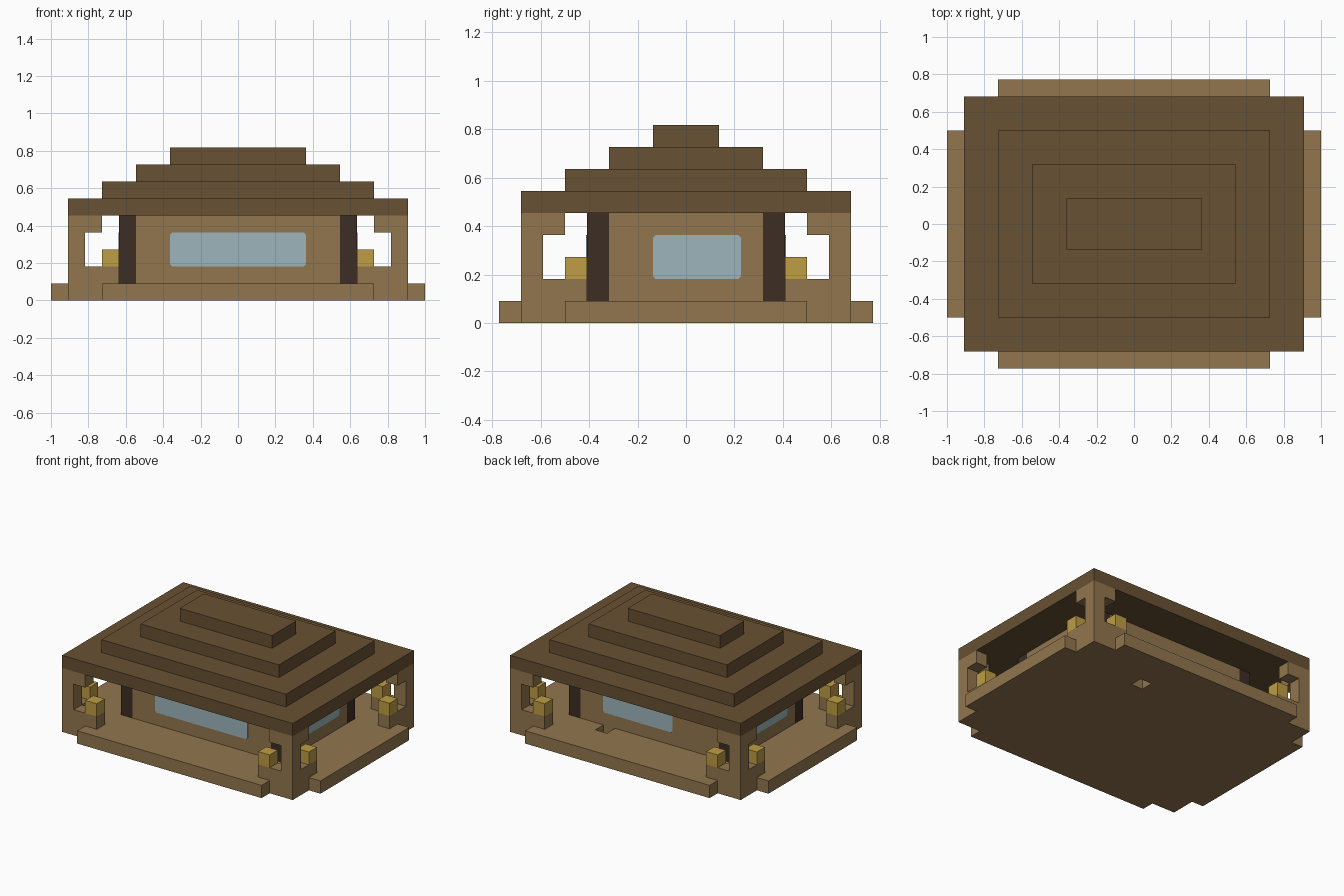
import bpy
from mathutils import Matrix

cube = bpy.data.objects.get("Cube")
if cube:
    bpy.data.objects.remove(cube, do_unlink=True)

U = 1 / 11  # one building block


def material(name, color):
    m = bpy.data.materials.new(name)
    m.use_nodes = True
    m.diffuse_color = (*color, 1)
    m.node_tree.nodes["Principled BSDF"].inputs["Base Color"].default_value = (*color, 1)
    return m


tan = material("tan planks", (0.287, 0.181, 0.076))
brown = material("brown roof", (0.138, 0.082, 0.033))
dark = material("dark timber", (0.045, 0.026, 0.018))
gold = material("lantern gold", (0.509, 0.337, 0.058))
blue = material("window glass", (0.337, 0.462, 0.497))


def build(name, verts, faces, mat):
    mesh = bpy.data.meshes.new(name)
    mesh.from_pydata([[c * U for c in v] for v in verts], [], faces)
    mesh.materials.append(mat)
    obj = bpy.data.objects.new(name, mesh)
    bpy.context.collection.objects.link(obj)
    return obj


def prism(name, outline, z0, z1, mat):
    """Upright prism over a counter-clockwise outline."""
    n = len(outline)
    verts = [(x, y, z) for z in (z0, z1) for x, y in outline]
    faces = [tuple(reversed(range(n))), tuple(range(n, 2 * n))]
    faces += [(i, (i + 1) % n, n + (i + 1) % n, n + i) for i in range(n)]
    return build(name, verts, faces, mat)


def box(name, xs, ys, zs, mat):
    (x0, x1), (y0, y1) = sorted(xs), sorted(ys)
    return prism(name, [(x0, y0), (x1, y0), (x1, y1), (x0, y1)], *zs, mat)


# Floor with a step on each side, and one missing block behind the house
quarter = [(11, 5.5), (10, 5.5), (10, 7.5), (8, 7.5), (8, 8.5)]
mirrored = [(-x, y) for x, y in reversed(quarter)]
half = quarter + mirrored
floor = prism("floor", half + [(-x, -y) for x, y in half], 0, 1, tan)
cutter = box("floor_hole_cutter", (3, 4), (4.5, 5.5), (-1, 2), tan)
cutter.hide_render = True
cutter.hide_viewport = True
cut = floor.modifiers.new("hole", "BOOLEAN")
cut.object = cutter
cut.operation = "DIFFERENCE"
cut.solver = "EXACT"

# Room walls
for s, side in ((-1, "front"), (1, "back")):
    box(side + "_wall", (-6, 6), (s * 3.5, s * 4.5), (1, 5), tan)
for s, side in ((-1, "right"), (1, "left")):
    box(side + "_wall", (s * 6, s * 7), (-3.5, 3.5), (1, 5), tan)

# Corners: dark pillars, outer posts with braces, and lanterns
for sx, xn in ((-1, "right"), (1, "left")):
    for sy, yn in ((-1, "front"), (1, "back")):
        corner = yn + "_" + xn

        def part(name, xs, ys, zs, mat):
            box(corner + "_" + name, [sx * x for x in xs], [sy * y for y in ys], zs, mat)

        part("pillar", (6, 7), (3.5, 4.5), (1, 5), dark)
        part("post", (9, 10), (6.5, 7.5), (1, 5), tan)
        part("low_brace_x", (7, 9), (6.5, 7.5), (1, 2), tan)
        part("low_brace_y", (9, 10), (4.5, 6.5), (1, 2), tan)
        part("high_brace_x", (8, 9), (6.5, 7.5), (4, 5), tan)
        part("high_brace_y", (9, 10), (5.5, 6.5), (4, 5), tan)
        part("lantern_x", (7, 8), (6.5, 7.5), (2, 3), gold)
        part("lantern_y", (9, 10), (4.5, 5.5), (2, 3), gold)

# Stepped roof
for i in range(4):
    w, d = 10 - 2 * i, 7.5 - 2 * i
    box("roof_tier_%d" % (i + 1), (-w, w), (-d, d), (5 + i, 6 + i), brown)


# Window panes: thin plates with clipped corners, turned to face each wall
def window(name, a0, a1, dist, turn):
    c, z0, z1 = 0.12, 2, 4
    loop = [(a0 + c, z0), (a1 - c, z0), (a1, z0 + c), (a1, z1 - c),
            (a1 - c, z1), (a0 + c, z1), (a0, z1 - c), (a0, z0 + c)]
    n = len(loop)
    verts = [(a, -dist - t, z) for t in (0.04, 0) for a, z in loop]
    faces = [tuple(range(n)), tuple(reversed(range(n, 2 * n)))]
    faces += [(i, n + i, n + (i + 1) % n, (i + 1) % n) for i in range(n)]
    pane = build(name, verts, faces, blue)
    pane.data.transform(Matrix.Rotation(turn * 1.5707963, 4, "Z"))


window("front_window", -4, 4, 4.5, 0)
window("left_window", -1.5, 2.5, 7, 1)
window("back_window", -4, 2, 4.5, 2)
window("right_window", -1.5, 2.5, 7, 3)
